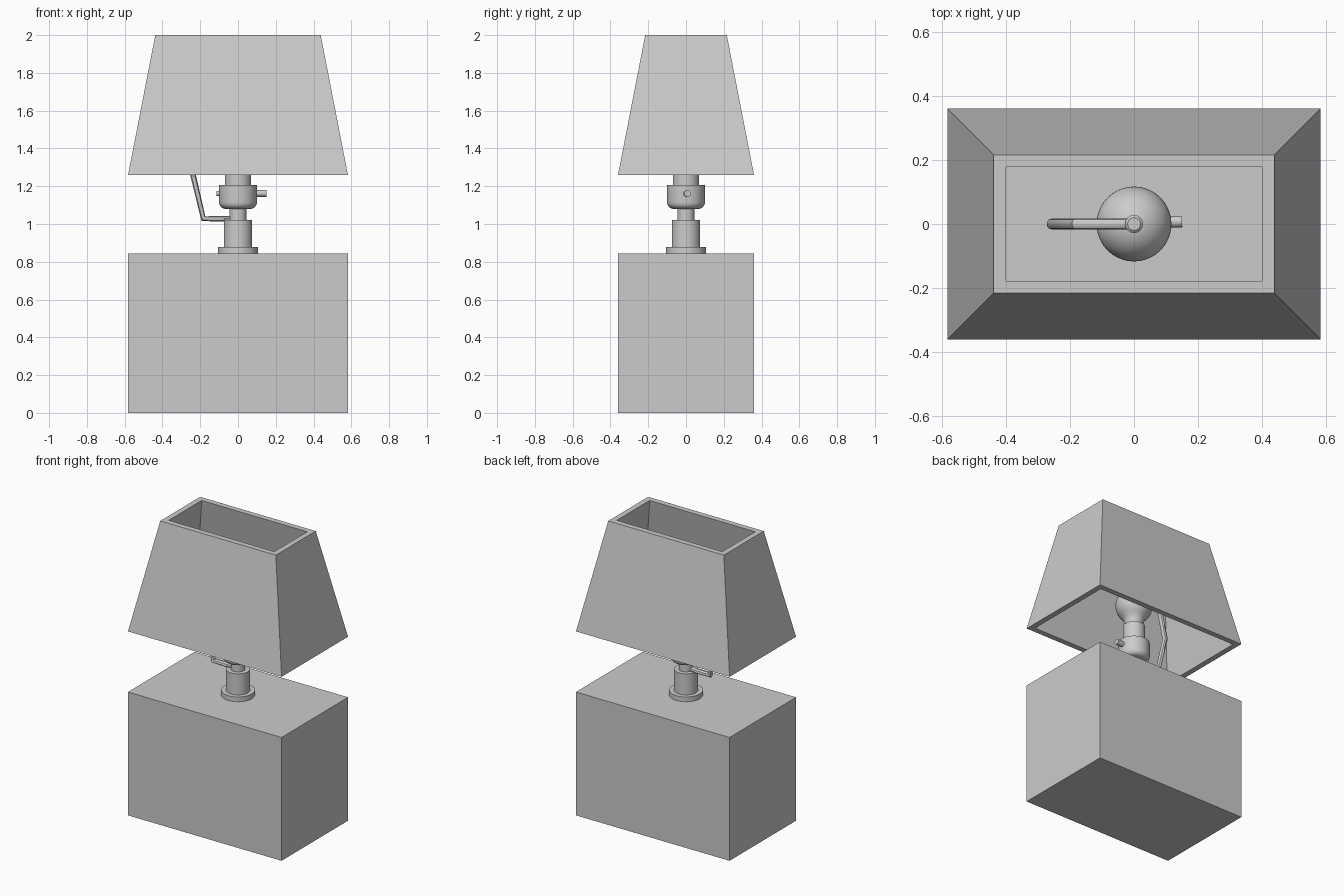
import bpy, bmesh, math
from mathutils import Matrix

if "Cube" in bpy.data.objects:
    bpy.data.objects.remove(bpy.data.objects["Cube"])

grey = bpy.data.materials.new("plain grey")
grey.diffuse_color = (0.6, 0.6, 0.6, 1)
grey.use_nodes = True
grey.node_tree.nodes["Principled BSDF"].inputs["Base Color"].default_value = grey.diffuse_color


def finish(obj, smooth=True):
    obj.data.materials.clear()
    obj.data.materials.append(grey)
    bpy.ops.object.select_all(action='DESELECT')
    obj.select_set(True)
    bpy.context.view_layer.objects.active = obj
    if smooth:
        bpy.ops.object.shade_smooth_by_angle(angle=math.radians(35))
    return obj


def from_bmesh(name, bm, smooth=True):
    bmesh.ops.recalc_face_normals(bm, faces=bm.faces)
    mesh = bpy.data.meshes.new(name)
    bm.to_mesh(mesh)
    bm.free()
    obj = bpy.data.objects.new(name, mesh)
    bpy.context.collection.objects.link(obj)
    return finish(obj, smooth)


def lathe(name, profile, sides=40, matrix=None):
    """Spin (radius, height) points round the z axis; both ends lie on the axis."""
    bm = bmesh.new()
    verts = [bm.verts.new((r, 0, z)) for r, z in profile]
    edges = [bm.edges.new(pair) for pair in zip(verts, verts[1:])]
    bmesh.ops.spin(bm, geom=verts + edges, cent=(0, 0, 0), axis=(0, 0, 1),
                   angle=math.tau, steps=sides)
    bmesh.ops.remove_doubles(bm, verts=bm.verts, dist=0.0002)
    if matrix:
        bm.transform(matrix)
    return from_bmesh(name, bm)


def cylinder(name, r, z0, z1, sides=40, matrix=None):
    return lathe(name, [(0, z0), (r, z0), (r, z1), (0, z1)], sides, matrix)


# Block base
bm = bmesh.new()
bmesh.ops.create_cube(bm, size=1, matrix=Matrix.Translation((0, 0, 0.4225))
                      @ Matrix.Diagonal((1.164, 0.72, 0.845, 1)))
from_bmesh("base", bm, smooth=False)

# Open tapered shade: four rectangular rings joined into a hollow wall
bm = bmesh.new()
rings = []
for hx, hy, z in [(0.582, 0.36, 1.26), (0.438, 0.216, 2.0),
                  (0.40, 0.178, 2.0), (0.544, 0.322, 1.26)]:
    rings.append([bm.verts.new((sx * hx, sy * hy, z))
                  for sx, sy in [(-1, -1), (1, -1), (1, 1), (-1, 1)]])
for a, b in zip(rings, rings[1:] + rings[:1]):
    for i in range(4):
        j = (i + 1) % 4
        bm.faces.new((a[i], a[j], b[j], b[i]))
from_bmesh("shade", bm, smooth=False)

# Stem and socket
cylinder("stem_flange", 0.105, 0.845, 0.878)
cylinder("stem", 0.075, 0.878, 1.022)
cylinder("stem_neck", 0.045, 1.02, 1.09)
cup = [(0, 1.08)] + [(0.065 + 0.035 * math.sin(a), 1.115 - 0.035 * math.cos(a))
                     for a in [math.radians(15 * i) for i in range(7)]]
lathe("socket_cup", cup + [(0.1, 1.207), (0, 1.207)])
cylinder("socket_sleeve", 0.07, 1.207, 1.33)

# Bulb: short neck opening into a globe
bulb_r, bulb_z = 0.117, 1.48
globe = [(bulb_r * math.sin(a), bulb_z - bulb_r * math.cos(a))
         for a in [math.radians(50 + 130 * i / 14) for i in range(15)]]
lathe("bulb", [(0, 1.325), (0.055, 1.325), (0.058, 1.355), (0.07, 1.385)]
      + globe[:-1] + [(0, bulb_z + bulb_r)])

# Switch spindle and key, turned slightly about the vertical
turn = (Matrix.Translation((0, 0, 1.162)) @ Matrix.Rotation(math.radians(3), 4, 'Z')
        @ Matrix.Rotation(math.pi / 2, 4, 'Y'))
cylinder("switch_spindle", 0.013, -0.114, 0.13, 20, turn)
cylinder("switch_key", 0.018, 0.095, 0.15, 20, turn)

# Bent one-sided harp arm passing over the bulb
path = [(0, 1.028), (-0.183, 1.028), (-0.256, 1.335), (-0.183, 1.642), (0, 1.642)]
curve = bpy.data.curves.new("harp_arm", 'CURVE')
curve.dimensions = '3D'
curve.bevel_depth = 0.017
curve.bevel_resolution = 3
curve.use_fill_caps = True
spline = curve.splines.new('POLY')
spline.points.add(len(path) - 1)
for p, (x, z) in zip(spline.points, path):
    p.co = (x, 0, z, 1)
harp = bpy.data.objects.new("harp_arm", curve)
bpy.context.collection.objects.link(harp)
harp.select_set(True)
bpy.context.view_layer.objects.active = harp
bpy.ops.object.select_all(action='DESELECT')
harp.select_set(True)
bpy.ops.object.convert(target='MESH')
finish(bpy.context.view_layer.objects.active)

# Small finial over the bulb
lathe("finial", [(0, 1.62), (0.028, 1.62), (0.028, 1.665), (0.02, 1.672), (0, 1.672)], 24)
